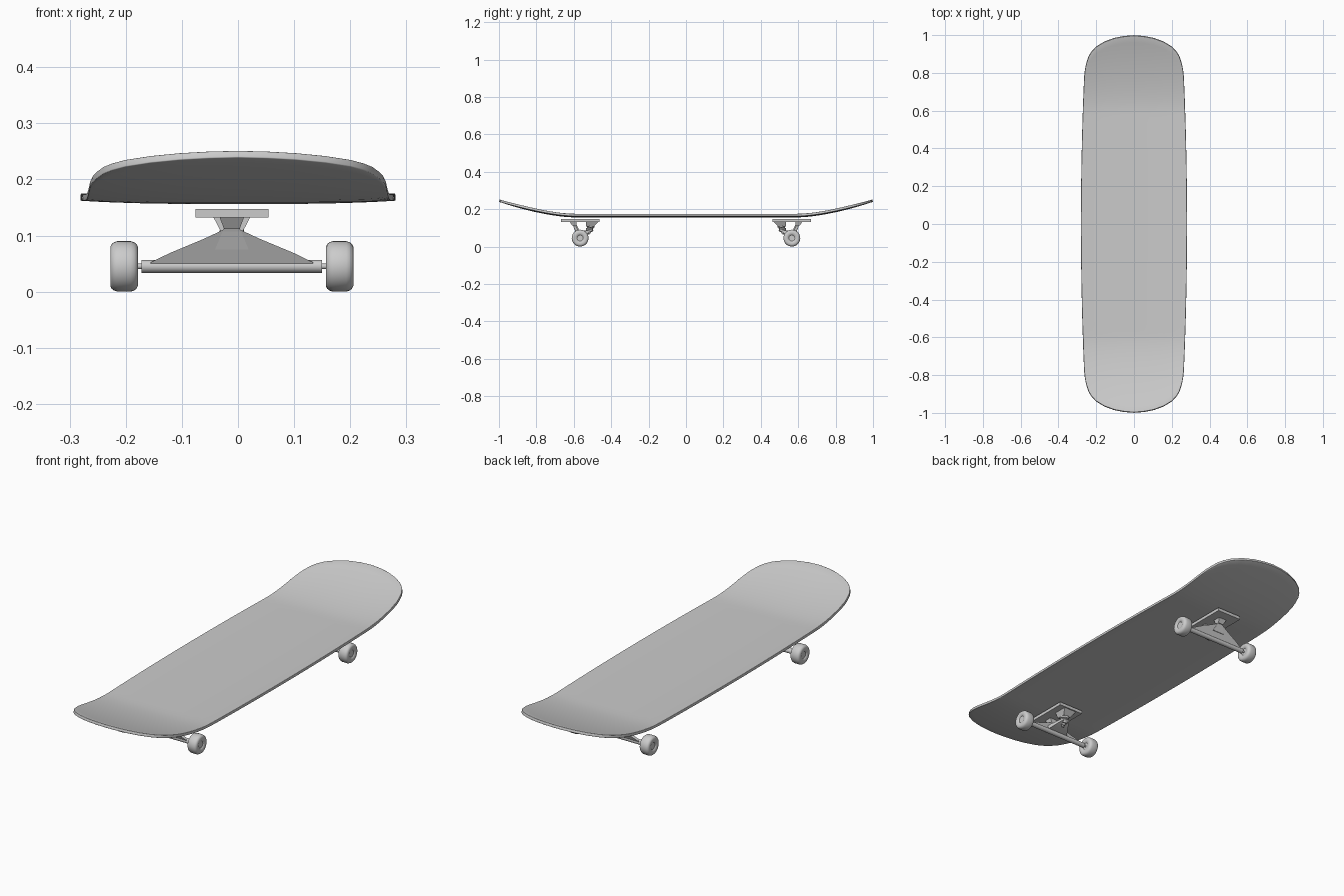
import bpy, bmesh, math
from mathutils import Vector

if "Cube" in bpy.data.objects:
    bpy.data.objects.remove(bpy.data.objects["Cube"])

CX, AY, AZ = -0.011, 0.566, 0.045   # truck centre, axle position


def finish(name, bm, mirror=True, angle=35):
    bmesh.ops.recalc_face_normals(bm, faces=bm.faces)
    me = bpy.data.meshes.new(name)
    bm.to_mesh(me)
    bm.free()
    ob = bpy.data.objects.new(name, me)
    bpy.context.collection.objects.link(ob)
    if mirror:
        m = ob.modifiers.new("mirror", 'MIRROR')
        m.use_axis = (False, True, False)
        m.use_mirror_merge = False
    bpy.ops.object.select_all(action='DESELECT')
    ob.select_set(True)
    bpy.context.view_layer.objects.active = ob
    bpy.ops.object.shade_smooth_by_angle(angle=math.radians(angle))
    return ob


def lathe(name, start, axis, profile, n=28):
    """Revolve (distance, radius) pairs about an axis."""
    bm = bmesh.new()
    rot = Vector(axis).to_track_quat('Z', 'Y')
    rings = []
    for d, r in profile:
        rings.append([bm.verts.new(Vector(start) + rot @ Vector((
            r * math.cos(2 * math.pi * i / n), r * math.sin(2 * math.pi * i / n), d)))
            for i in range(n)])
    for a, b in zip(rings, rings[1:]):
        for i in range(n):
            j = (i + 1) % n
            bm.faces.new((a[i], a[j], b[j], b[i]))
    bm.faces.new(rings[0])
    bm.faces.new(rings[-1])
    return finish(name, bm)


def hull(name, pts):
    bm = bmesh.new()
    for p in pts:
        bm.verts.new(p)
    bmesh.ops.convex_hull(bm, input=bm.verts)
    return finish(name, bm)


def box_pts(hx, y0, y1, z):
    return [(CX + sx * hx, y, z) for sx in (-1, 1) for y in (y0, y1)]


# deck: concave sheet with rounded, kicked-up ends
half = [(0, 1), (.2, .996), (.4, .986), (.6, .967), (.77, .94), (.86, .915),
        (.92, .89), (.965, .855), (.99, .82), (1, .78)]
cols = [(-s, l) for s, l in reversed(half[1:])] + half
ROWS = 56
bm = bmesh.new()
grid = []
for r in range(ROWS + 1):
    v = -1 + 2 * r / ROWS
    row = []
    for s, l in cols:
        y = v * l
        hw = 0.261 + 0.02 * max(0, 1 - (y / 0.85) ** 2)
        rise = 0.083 * (max(0, abs(y) - 0.6) / 0.4) ** 1.6
        row.append(bm.verts.new((s * hw, y, 0.156 + rise + 0.006 * abs(s) ** 3)))
    grid.append(row)
for a, b in zip(grid, grid[1:]):
    for i in range(len(cols) - 1):
        bm.faces.new((a[i], a[i + 1], b[i + 1], b[i]))
deck = finish("deck", bm, mirror=False)
sol = deck.modifiers.new("thickness", 'SOLIDIFY')
sol.thickness = 0.013
sol.offset = -1
bev = deck.modifiers.new("rounded_rim", 'BEVEL')
bev.width = 0.005
bev.segments = 3
bev.limit_method = 'ANGLE'
bev.angle_limit = math.radians(50)

# base plate with sloping kingpin seat and pivot cup
hull("base_plate", box_pts(.065, .463, .668, .132) + box_pts(.065, .463, .668, .147))
hull("kingpin_seat", box_pts(.033, .468, .535, .133) + box_pts(.02, .492, .535, .108))
hull("pivot_cup", box_pts(.022, .585, .622, .133) + box_pts(.014, .585, .608, .112))

# kingpin with bushings and nut
lathe("kingpin", (CX, .508, .122), (0, .25, -1),
      [(0, .020), (.018, .022), (.022, .016), (.026, .016), (.030, .021),
       (.042, .017), (.043, .010), (.052, .010), (.053, .005), (.060, .005)], 20)

# hanger: axle bar, leaning triangular web, ring yoke
lathe("hanger_bar", (CX - .161, AY, AZ), (1, 0, 0), [(0, .0115), (.322, .0115)], 16)
edge = [(.145, .052), (.11, .069), (.05, .094), (.022, .107), (.012, .112)]
outline = [(-.145, .042)] + [(-x, z) for x, z in edge] + \
          [(x, z) for x, z in reversed(edge)] + [(.145, .042)]
bm = bmesh.new()
sides = [[bm.verts.new((CX + x, AY + (z - AZ) * .45 + dy, z)) for x, z in outline]
         for dy in (-.008, .008)]
bm.faces.new(sides[0])
bm.faces.new(sides[1])
for i in range(len(outline)):
    j = (i + 1) % len(outline)
    bm.faces.new((sides[0][i], sides[0][j], sides[1][j], sides[1][i]))
finish("hanger_web", bm)
hull("hanger_yoke", box_pts(.018, .498, .50, .094) + box_pts(.018, .50, .503, .085)
     + box_pts(.045, .56, .575, .078) + box_pts(.055, .56, .575, .05))
hull("pivot_arm", box_pts(.012, .585, .606, .118) + box_pts(.03, .565, .59, .075))

# axle and wheels
lathe("axle", (CX - .192, AY, AZ), (1, 0, 0), [(0, .005), (.384, .005)], 12)
tyre = [(-.019, .004), (-.019, .016), (-.022, .019), (-.0245, .026), (-.0245, .035),
        (-.022, .040), (-.018, .043), (-.012, .045)]
tyre += [(-d, r) for d, r in reversed(tyre)]
for side, sx in (("left", -1), ("right", 1)):
    lathe(side + "_wheels", (CX + sx * .192, AY, AZ), (1, 0, 0), tyre, 32)
